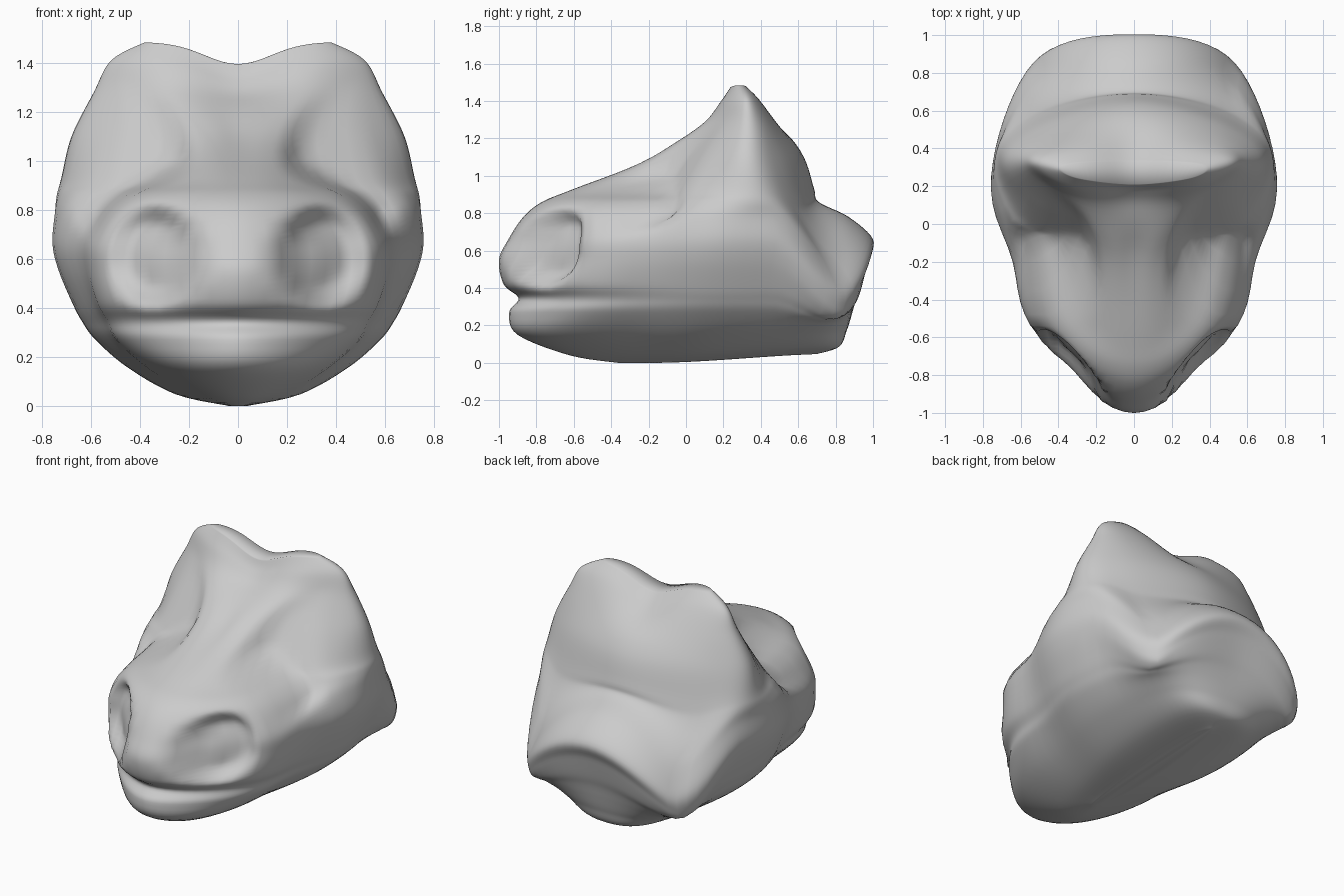
import bpy, bmesh, math

if "Cube" in bpy.data.objects:
    bpy.data.objects.remove(bpy.data.objects["Cube"])

# Horizontal slices of the head, bottom to top:
# z, front y, snout side (x, y), cheek (x, y), rear corner (x, y), back y
SLICES = [
    (0.00, -0.36, .03, -.27, .05, 0.05, .03, .55, 0.70),
    (0.04, -0.62, .13, -.48, .26, 0.08, .22, .69, 0.82),
    (0.15, -0.90, .29, -.66, .45, 0.08, .36, .72, 0.86),
    (0.27, -0.945, .43, -.60, .585, 0.10, .45, .76, 0.89),
    (0.345, -0.895, .47, -.56, .64, 0.12, .48, .79, 0.91),
    (0.42, -0.975, .51, -.58, .68, 0.14, .50, .82, 0.935),
    (0.55, -1.00, .55, -.54, .735, 0.16, .53, .84, 0.97),
    (0.66, -0.95, .545, -.54, .76, 0.18, .53, .85, 1.00),
    (0.78, -0.87, .48, -.54, .75, 0.20, .51, .76, 0.87),
    (0.86, -0.77, .39, -.53, .735, 0.23, .55, .60, 0.71),
    (0.93, -0.60, .27, -.43, .71, 0.25, .54, .55, 0.685),
    (1.10, -0.17, .20, -.14, .665, 0.27, .51, .50, 0.63),
    (1.28, 0.07, .28, 0.10, .58, 0.30, .46, .44, 0.51),
    (1.41, 0.17, .33, 0.20, .515, 0.31, .41, .38, 0.41),
    (1.485, 0.21, .28, 0.24, .38, 0.285, .31, .32, 0.33),
]
RING_STEPS, ROW_STEPS = 10, 6


def catmull(a, b, c, d, t):
    return tuple(0.5 * (2 * q + (r - p) * t + (2 * p - 5 * q + 4 * r - s) * t * t
                        + (3 * q - p - 3 * r + s) * t ** 3)
                 for p, q, r, s in zip(a, b, c, d))


def smoothstep(lo, hi, v):
    t = min(1, max(0, (v - lo) / (hi - lo)))
    return t * t * (3 - 2 * t)


def oval(x, z, cx, cz, rx, rz, inner):
    return 1 - smoothstep(inner, 1.0, math.hypot((x - cx) / rx, (z - cz) / rz))


def ring(row):
    # smooth closed outline of one slice, mirrored left to right
    z, yf, sx, sy, cx, cy, rx, ry, yb = row
    side = [(sx, sy), (cx, cy), (rx, ry)]
    pts = [(0, yf)] + side + [(0, yb)] + [(-x, y) for x, y in reversed(side)]
    n = len(pts)
    return [catmull(pts[i - 1], pts[i], pts[(i + 1) % n], pts[(i + 2) % n], k / RING_STEPS) + (z,)
            for i in range(n) for k in range(RING_STEPS)]


def sculpt(p):
    x, y, z = p
    # narrowing between snout and cheeks
    x *= 1 - 0.085 * math.exp(-((y + 0.2) / 0.22) ** 2)
    ax = abs(x)
    # eye sockets flattened into the front of the face
    if y < 0.4:
        w = oval(ax, z, 0.45, 0.97, 0.29, 0.38, 0.65) * smoothstep(-0.5, -0.2, y)
        target = -0.02 + 0.67 * (z - 0.97) + 0.45 * (ax - 0.43)
        y += w * max(0, target - y)
    # nostril hollows
    if y < -0.35:
        y += 0.13 * oval(ax, z, 0.34, 0.61, 0.2, 0.24, 0.5)
    # round neck: its crest falls away to both sides
    z -= (min(0.27, 1.0 * x * x) * smoothstep(0.45, 0.85, y)
          * smoothstep(0.05, 0.6, z) * (1 - smoothstep(0.8, 1.15, z)))
    # dip between the two brow peaks
    z -= 0.09 * math.exp(-(x / 0.19) ** 2) * smoothstep(1.15, 1.47, z)
    # belly rising gently to the back
    z += 0.05 * smoothstep(-0.2, 0.85, y) * (1 - smoothstep(0, 0.3, z))
    return x, y, z


# rows interpolated between the slices
rows, last = [], len(SLICES) - 1
for i in range(last):
    quad = [SLICES[max(0, i - 1)], SLICES[i], SLICES[i + 1], SLICES[min(last, i + 2)]]
    rows += [catmull(*quad, k / ROW_STEPS) for k in range(ROW_STEPS)]
rows.append(SLICES[-1])

# head skin
bm = bmesh.new()
rings = [[bm.verts.new(sculpt(p)) for p in ring(r)] for r in rows]
n = len(rings[0])
for a, b in zip(rings, rings[1:]):
    for i in range(n):
        j = (i + 1) % n
        bm.faces.new((a[i], a[j], b[j], b[i]))

# belly and crown strips closing the ends
for loop in (rings[0], rings[-1]):
    for i in range(-n // 4, n // 4):
        face = [loop[k % n] for k in (i, i + 1, n // 2 - i - 1, n // 2 - i)]
        bm.faces.new(list(dict.fromkeys(face)))
bmesh.ops.recalc_face_normals(bm, faces=bm.faces)
for f in bm.faces:
    f.smooth = True

mesh = bpy.data.meshes.new("creature_head")
bm.to_mesh(mesh)
bm.free()
head = bpy.data.objects.new("creature_head", mesh)
bpy.context.collection.objects.link(head)
